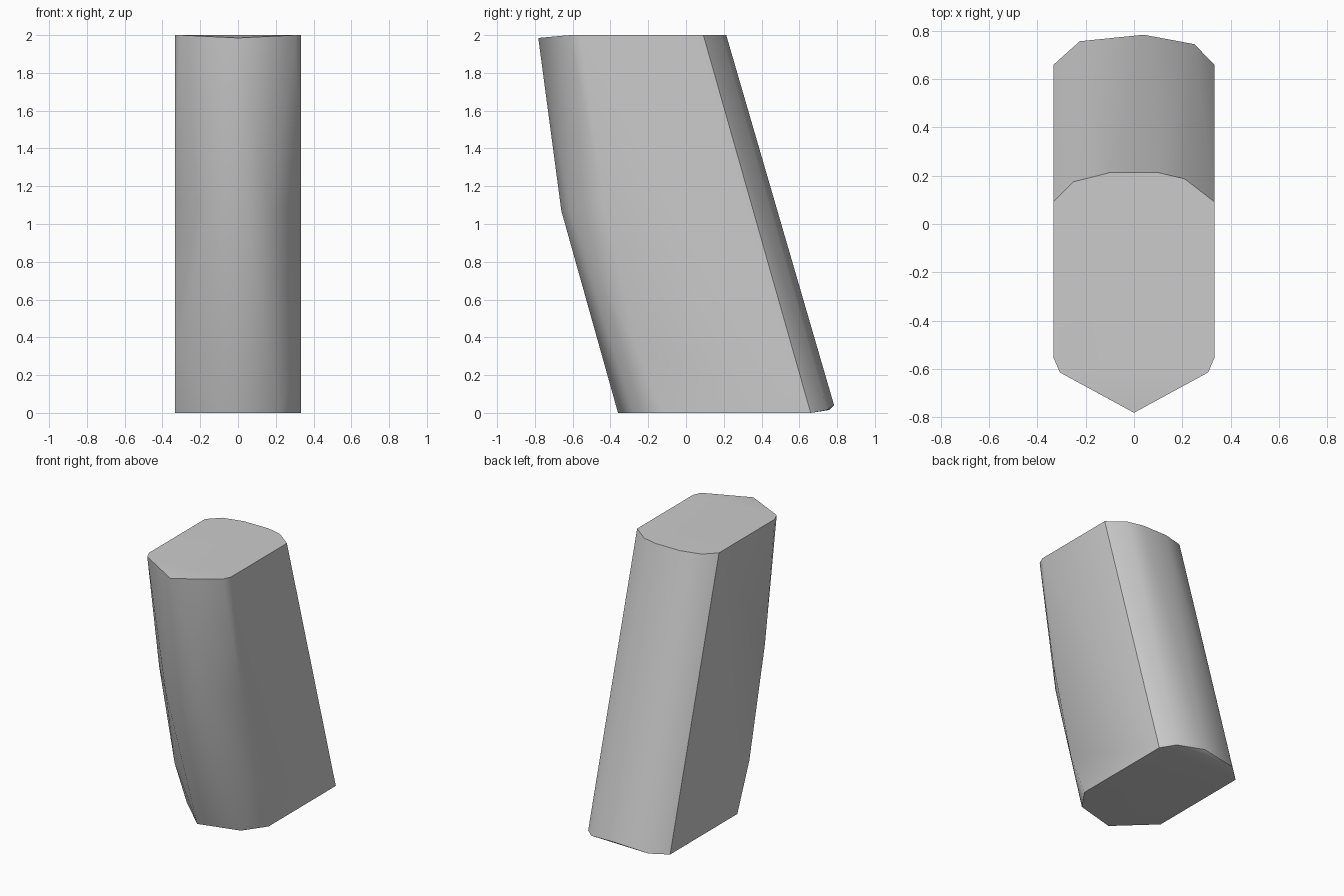
import bpy, bmesh, math

cube = bpy.data.objects.get("Cube")
if cube:
    bpy.data.objects.remove(cube, do_unlink=True)

HALF = 0.333  # half width of the block

# One flat stone colour
stone = bpy.data.materials.new("stone_grey")
stone.use_nodes = True
colour = (0.6, 0.6, 0.6, 1)
stone.diffuse_color = colour
stone.node_tree.nodes["Principled BSDF"].inputs["Base Color"].default_value = colour

corners = []


def pair(y, z, x=HALF):
    """Add a corner on each side of the block."""
    corners.extend([(-x, y, z), (x, y, z)])


# Flat side walls: front rim from top to bottom, then back rim
for y, z in [(-0.555, 2), (-0.44, 1.12), (-0.26, 0.34), (-0.12, 0)]:
    pair(y, z)
pair(0.092, 2)
pair(0.66, 0)

# Pointed front of the top
pair(-0.615, 2, 0.307)
corners.append((0, -0.782, 1.985))

# Faceted front bulge
corners += [(-0.2, -0.635, 1.5), (0.17, -0.65, 1.5),
            (-0.15, -0.63, 1.07), (0.04, -0.66, 1.07), (0.17, -0.615, 1.07),
            (-0.08, -0.36, 0), (0.22, -0.28, 0)]

# Rounded back of the top
corners += [(-0.25, 0.175, 2), (-0.1, 0.213, 2), (0.1, 0.213, 2), (0.21, 0.187, 2)]

# Rounded, slightly lifted back of the base
corners += [(-0.225, 0.757, 0.015), (0.04, 0.784, 0.04), (0.25, 0.745, 0.015)]

# Skin the corners into a leaning block
bm = bmesh.new()
for co in corners:
    bm.verts.new(co)
result = bmesh.ops.convex_hull(bm, input=bm.verts[:])
loose = [v for v in bm.verts if not v.link_faces]
bmesh.ops.delete(bm, geom=loose, context="VERTS")
bmesh.ops.dissolve_limit(bm, angle_limit=math.radians(0.3),
                         verts=bm.verts[:], edges=bm.edges[:])
bmesh.ops.recalc_face_normals(bm, faces=bm.faces[:])

mesh = bpy.data.meshes.new("leaning_block")
bm.to_mesh(mesh)
bm.free()
mesh.materials.append(stone)
block = bpy.data.objects.new("leaning_block", mesh)
bpy.context.collection.objects.link(block)

# Soft front and back, crisp caps and wall edges
bpy.ops.object.select_all(action="DESELECT")
block.select_set(True)
bpy.context.view_layer.objects.active = block
bpy.ops.object.shade_smooth_by_angle(angle=math.radians(42))
